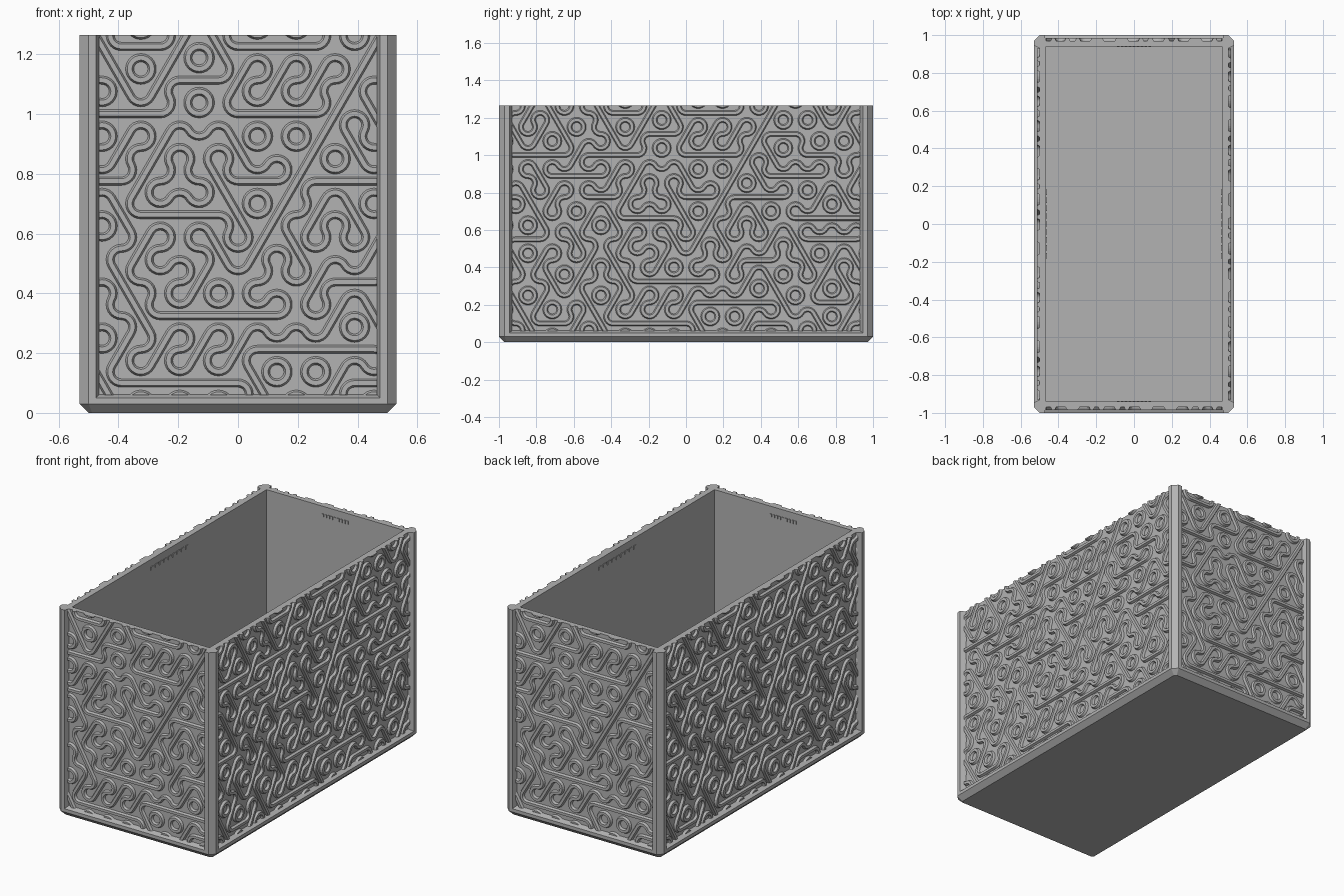
import bpy, bmesh
from math import sin, cos, pi, radians, sqrt
from mathutils import Vector

cube = bpy.data.objects.get("Cube")
if cube:
    bpy.data.objects.remove(cube, do_unlink=True)

grey = bpy.data.materials.new("plain_grey")
grey.use_nodes = True
COLOUR = (0.45, 0.45, 0.45, 1)
grey.diffuse_color = COLOUR
grey.node_tree.nodes["Principled BSDF"].inputs["Base Color"].default_value = COLOUR

HX, HY, TOP = 0.53, 1.0, 1.265      # outer half sizes and height
IX, IY = 0.465, 0.94                # cavity half sizes
PX, PY = 0.50, 0.97                 # panel faces
RAIL = 0.06                         # top of the base


def finish(bm, name):
    bmesh.ops.recalc_face_normals(bm, faces=bm.faces)
    mesh = bpy.data.meshes.new(name)
    bm.to_mesh(mesh)
    bm.free()
    mesh.materials.append(grey)
    ob = bpy.data.objects.new(name, mesh)
    bpy.context.collection.objects.link(ob)
    return ob


def loft(name, loops):
    """Closed solid through matching point loops."""
    bm = bmesh.new()
    rings = [[bm.verts.new(p) for p in loop] for loop in loops]
    n = len(rings[0])
    for a, b in zip(rings, rings[1:]):
        for i in range(n):
            j = (i + 1) % n
            bm.faces.new((a[i], a[j], b[j], b[i]))
    bm.faces.new(rings[0])
    bm.faces.new(rings[-1])
    return finish(bm, name)


def prism(name, outline, z0, z1):
    return loft(name, [[(x, y, z) for x, y in outline] for z in (z0, z1)])


def block(name, x0, x1, y0, y1, z0, z1):
    return prism(name, [(x0, y0), (x1, y0), (x1, y1), (x0, y1)], z0, z1)


def octagon(inset, cut, z):
    x, y = HX - inset, HY - inset
    quarter = [(x, y - cut), (x - cut, y)]
    pts = quarter + [(-a, b) for a, b in quarter[::-1]]
    pts += [(-a, -b) for a, b in quarter] + [(a, -b) for a, b in quarter[::-1]]
    return [(a, b, z) for a, b in pts]


# Base with chamfered underside and sloped upper rail
loft("base", [octagon(0.03, 0.012, 0), octagon(0, 0.03, 0.03),
              octagon(0, 0.03, 0.05), octagon(0.03, 0.012, RAIL + 0.002)])

# Corner posts
POST = [(IX, 0.93), (PX, 0.93), (HX, 0.945), (HX, PY), (PX, HY),
        (0.475, HY), (IX, PY)]
for sx, xn in ((1, "left"), (-1, "right")):
    for sy, yn in ((1, "back"), (-1, "front")):
        prism(f"{yn}_{xn}_post", [(x * sx, y * sy) for x, y in POST], 0.04, TOP)

# Walls
for s, xn, yn in ((1, "left", "back"), (-1, "right", "front")):
    block(xn + "_wall", s * IX, s * PX, -IY, IY, RAIL - 0.01, TOP)
    block(yn + "_wall", -IX, IX, s * IY, s * PY, RAIL - 0.01, TOP)

# Rib tiles, top row first: H level line, Z rising line, N falling line,
# A and B three small bends
TILES = ["BZNANHZNHHAZBNZA",
         "NZNANZHZZZZHBBN",
         "HHHZHHAAHHZNAHBZ",
         "ANHHZZBNAZNHHAZ",
         "HNZAHZANHZHHAZNB",
         "BNAZNHHNZZNAHHH",
         "ZHANBZANZNAZNHHZ",
         "NZAZNBZBAZHANZN",
         "BANZANHHHAZNAZNB",
         "NZBNZZZZHHHNAHZ",
         "ANHZNHHHNAZHBNZA"]
BENDS = {"A": (30, 150, 270), "B": (90, 210, 330), "H": (90, 270),
         "Z": (150, 330), "N": (30, 210)}
LINES = {"H": 0, "Z": 60, "N": 120}
PITCH = 0.13
SIDE = PITCH / sqrt(3)
PROFILE = [(-0.014, -0.003), (-0.014, 0.001), (-0.008, 0.014),
           (0.008, 0.014), (0.014, 0.001), (0.014, -0.003)]


def tile_paths(kind, c):
    """Centre lines of one six-sided tile as (point, normal) lists."""
    if kind in LINES:
        a = radians(LINES[kind])
        d = Vector((cos(a), sin(a)))
        n = Vector((-d.y, d.x))
        yield [(c - d * PITCH / 2, n), (c + d * PITCH / 2, n)]
    for angle in BENDS[kind]:
        v = radians(angle)
        hub = c + SIDE * Vector((cos(v), sin(v)))
        path = []
        for k in range(9):
            t = v + pi + radians(-60 + 15 * k)
            n = Vector((cos(t), sin(t)))
            path.append((hub + n * SIDE / 2, n))
        yield path


def rib_panel(name, half, place):
    bm = bmesh.new()
    for r, row in enumerate(TILES):
        z = 0.10 + (len(TILES) - 1 - r) * SIDE * 1.5
        for i, kind in enumerate(row):
            u = (i - (len(row) - 1) / 2) * PITCH
            if abs(u) > half + PITCH:
                continue
            for path in tile_paths(kind, Vector((u, z))):
                rings = []
                for p, n in path:
                    pts = [p + n * w for w, h in PROFILE]
                    rings.append([bm.verts.new((q.x, q.y, h))
                                  for q, (w, h) in zip(pts, PROFILE)])
                for a, b in zip(rings, rings[1:]):
                    for k in range(len(PROFILE)):
                        m = (k + 1) % len(PROFILE)
                        bm.faces.new((a[k], a[m], b[m], b[k]))
    bmesh.ops.remove_doubles(bm, verts=bm.verts, dist=0.0003)
    # Trim to the frame and close the cut ends
    for co, no in (((half, 0, 0), (1, 0, 0)), ((-half, 0, 0), (-1, 0, 0)),
                   ((0, TOP, 0), (0, 1, 0)), ((0, RAIL, 0), (0, -1, 0))):
        bmesh.ops.bisect_plane(bm, geom=bm.verts[:] + bm.edges[:] + bm.faces[:],
                               plane_co=co, plane_no=no, clear_outer=True)
    bmesh.ops.holes_fill(bm, edges=[e for e in bm.edges if e.is_boundary])
    for v in bm.verts:
        v.co = place(*v.co)
    return finish(bm, name)


rib_panel("front_ribs", IX, lambda u, z, h: (u, -PY - h, z))
rib_panel("back_ribs", IX, lambda u, z, h: (-u, PY + h, z))
rib_panel("left_ribs", 0.93, lambda u, z, h: (PX + h, u, z))
rib_panel("right_ribs", 0.93, lambda u, z, h: (-PX - h, -u, z))

# Rows of small grip teeth inside, near the rim
for s, xn, yn in ((1, "left", "back"), (-1, "right", "front")):
    for i in range(-4, 5):
        u = i * 0.042
        block(xn + "_grip", s * (IX - 0.004), s * IX, u - 0.014, u + 0.014, 1.2, 1.22)
        u /= 2
        block(yn + "_grip", u - 0.007, u + 0.007, s * (IY - 0.004), s * IY, 1.2, 1.22)
